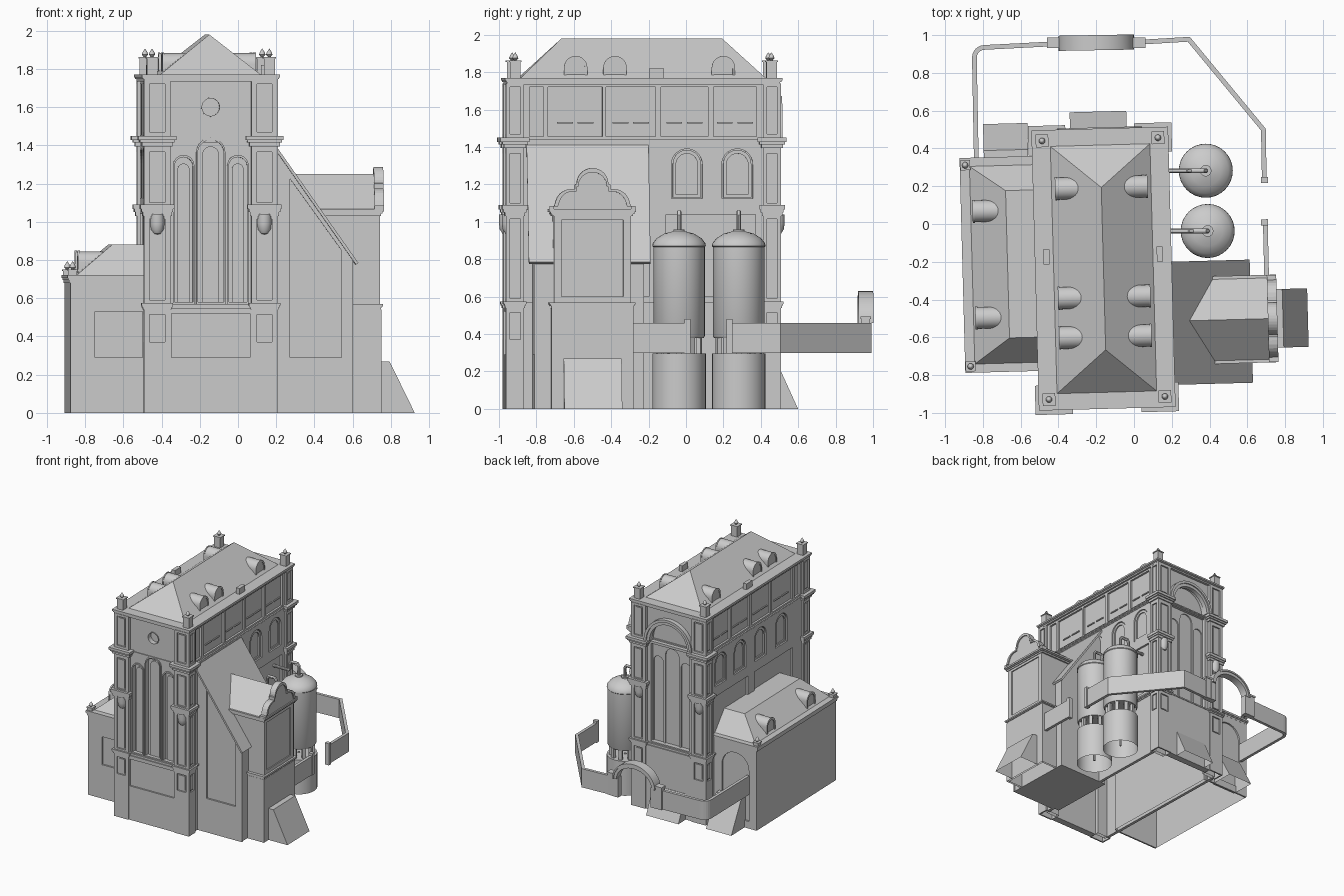
import bpy, bmesh
from math import pi, sin, cos, radians
from mathutils import Matrix, Vector

if "Cube" in bpy.data.objects:
    bpy.data.objects.remove(bpy.data.objects["Cube"])

T = Matrix.Translation
R = lambda deg, ax: Matrix.Rotation(radians(deg), 4, ax)
I = Matrix()
L = R(1.55, 'Z')                     # the buildings stand slightly turned
CX, CY = -0.168, -0.232              # centre of the main block

def face(k, x=CX, y=CY):
    """Facade frame: 0 front, 1 right, 2 back, 3 left; (across, up, outward)."""
    return L @ T((x, y, 0)) @ R(90 * k, 'Z') @ R(90, 'X')

def add(name, me, M=I, smooth=False):
    ob = bpy.data.objects.new(name, me)
    bpy.context.collection.objects.link(ob)
    ob.matrix_world = M
    if smooth:
        me.shade_smooth()
        me.set_sharp_from_angle(angle=radians(35))
    else:
        me.shade_flat()
    return ob

def hull(name, pts, M=L):
    bm = bmesh.new()
    for p in pts:
        bm.verts.new(p)
    bmesh.ops.convex_hull(bm, input=bm.verts)
    bmesh.ops.dissolve_limit(bm, angle_limit=0.01, verts=bm.verts, edges=bm.edges)
    low = [f for f in bm.faces if all(abs(v.co.z) < 1e-5 for v in f.verts)]
    bmesh.ops.delete(bm, geom=low, context='FACES')   # open undersides
    me = bpy.data.meshes.new(name)
    bm.to_mesh(me)
    bm.free()
    return add(name, me, M)

def box(name, x0, x1, y0, y1, z0, z1, M=L):
    return hull(name, [(x, y, z) for x in (x0, x1) for y in (y0, y1) for z in (z0, z1)], M)

def curve_mesh(name, loops, M, smooth, cyclic, **props):
    cu = bpy.data.curves.new(name, 'CURVE')
    for key, val in props.items():
        setattr(cu, key, val)
    for lp in loops:
        s = cu.splines.new('POLY')
        s.points.add(len(lp) - 1)
        for p, q in zip(s.points, lp):
            p.co = (*q, 1) if len(q) == 3 else (*q, 0, 1)
        s.use_cyclic_u = cyclic
    tmp = bpy.data.objects.new(name, cu)
    me = bpy.data.meshes.new_from_object(tmp)
    bpy.data.objects.remove(tmp)
    return add(name, me, M, smooth)

def plate(name, loops, c0, c1, M, smooth=False):
    """Flat panel with holes, thick from c0 to c1 along the facade normal."""
    return curve_mesh(name, loops, M @ T((0, 0, (c0 + c1) / 2)), smooth, True,
                      dimensions='2D', fill_mode='BOTH', extrude=(c1 - c0) / 2)

def tube(name, pts, r):
    return curve_mesh(name, [pts], I, True, False, dimensions='3D', bevel_depth=r,
                      bevel_resolution=3, use_fill_caps=True)

def rect(a0, a1, z0, z1):
    return [(a0, z0), (a1, z0), (a1, z1), (a0, z1)]

def arch(a, w, z0, top, n=14):
    r = w / 2
    return [(a - r, z0), (a + r, z0)] + [(a + r * cos(pi * i / n), top - r + r * sin(pi * i / n)) for i in range(n + 1)]

def revolve(name, prof, pos, n=32, M=I):
    bm = bmesh.new()
    vs = [bm.verts.new((r, 0, z)) for r, z in prof]
    es = [bm.edges.new(e) for e in zip(vs, vs[1:])]
    bmesh.ops.spin(bm, geom=vs + es, axis=(0, 0, 1), cent=(0, 0, 0), angle=2 * pi, steps=n)
    bmesh.ops.remove_doubles(bm, verts=bm.verts, dist=1e-5)
    bmesh.ops.recalc_face_normals(bm, faces=bm.faces)
    me = bpy.data.meshes.new(name)
    bm.to_mesh(me)
    bm.free()
    return add(name, me, M @ T(pos), True)

def cornice(name, x0, x1, y0, y1, z, h, out):
    for i, f in enumerate((0.35, 0.7, 1)):
        d, zb = out * f, z + h * (0, 0.35, 0.6)[i]
        box(name, x0 - d, x1 + d, y0 - d, y1 + d, zb, z + h * (0.35, 0.6, 1)[i])

def finial(x, y, z, s, h):
    box("roof_post", x - s, x + s, y - s, y + s, z, z + h)
    box("roof_post_cap", x - s * 1.2, x + s * 1.2, y - s * 1.2, y + s * 1.2, z + h, z + h + 0.008)
    revolve("finial", [(0.008, 0), (0.008, 0.01), (0.017, 0.02), (0.012, 0.034), (0, 0.052)], (x, y, z + h), 10, L)

# ---- main block: core, roof, top cornice ----
box("main_core", CX - .318, CX + .318, CY - .67, CY + .67, 0, 1.75)
cornice("base_ledge", CX - .335, CX + .335, CY - .71, CY + .71, .54, .03, .015)
cornice("string_course", CX - .335, CX + .335, CY - .70, CY + .70, 1.415, .025, .012)
cornice("top_cornice", CX - .345, CX + .345, CY - .725, CY + .725, 1.735, .035, .017)
hull("main_roof", [(CX + a, CY + b, 1.765) for a in (-.27, .27) for b in (-.66, .66)] + [(CX, CY - .43, 1.98), (CX, CY + .43, 1.98)])
for s in (-1, 1):
    box("chimney", CX + s * .3 - .016, CX + s * .3 + .016, CY + .03, CY + .11, 1.765, 1.82)
    for b in (.43, -.15, -.36):      # barrel dormers on the roof
        M = face(2 - s)
        plate("dormer", [arch(s * b, .118, 1.765, 1.883)], .1, .24, M, True)
        plate("dormer_rim", [arch(s * b, .125, 1.765, 1.887), arch(s * b, .1, 1.775, 1.87)], .235, .245, M, True)

# ---- corner towers with panels, ledges and finials ----
for sx in (-1, 1):
    for sy in (-1, 1):
        xs = sorted((CX + sx * .338, CX + sx * .212))
        ys = sorted((CY + sy * .723, CY + sy * .64))
        box("tower_core", *xs, *ys, 0, 1.74)
        for z, h, o in ((.54, .035, .014), (1.03, .06, .02), (1.395, .055, .03)):
            cornice("tower_ledge", min(xs[0], CX + sx * .35), max(xs[1], CX + sx * .35),
                    min(ys[0], CY + sy * .735), max(ys[1], CY + sy * .735), z, h, o)
        revolve("tower_corbel", [(0, -.06), (.02, -.052), (.034, -.03), (.038, 0), (.038, .05)],
                (CX + sx * .28, CY + sy * .718, .99), 20, L)
        finial(CX + sx * .307, CY + sy * .685, 1.765, .028, .09)
for k in range(4):
    end = k % 2 == 0
    c, half, a0, e = (.723, .04, .281, .069) if end else (.338, .028, .687, .048)
    for s in (-1, 1):
        a = s * a0
        spans = ((.37, .515), (.59, 1.015), (1.10, 1.365), (1.47, 1.72))
        plate("tower_panels", [rect(a - e, a + e, 0, 1.74)] + [rect(a - half, a + half, *z) for z in spans], c, c + .012, face(k))
        for z0, z1 in spans:
            plate("tower_panel_inset", [rect(a - half + .012, a + half - .012, z0 + .012, z1 - .012)], c, c + .006, face(k))

# ---- front and back facades: triple arches, round window, great rear arch ----
tri = [(0, .14, 1.43), (-.142, .1, 1.34), (.142, .1, 1.34)]
outer = rect(-.213, .213, .55, 1.74)
oculus = [(.046 * cos(i * pi / 12), 1.6 + .046 * sin(i * pi / 12)) for i in range(24)]
plate("front_wall", [outer, oculus] + [arch(a, w, .575, t) for a, w, t in tri], .67, .705, face(0))
plate("oculus_rim", [[(x * 1.1, 1.6 + (z - 1.6) * 1.1) for x, z in oculus], oculus], .70, .712, face(0))
plate("rear_inner_wall", [rect(-.2, .2, .55, 1.45)] + [arch(a * .9, w * .9, .58, t - .03) for a, w, t in tri], .67, .68, face(2))
plate("rear_wall", [outer, arch(0, .36, .58, 1.64, 24)], .67, .71, face(2))
ring = lambda r, n=24: [(r * cos(pi * i / n), 1.45 + r * sin(pi * i / n)) for i in range(n + 1)]
plate("rear_arch_moulding", [ring(.215) + ring(.175)[::-1]], .70, .738, face(2), True)
plate("rear_arch_lip", [ring(.222) + ring(.2)[::-1]], .70, .748, face(2), True)
base = rect(-.213, .213, 0, .55)
plate("front_base_wall", [base, rect(-.205, .205, .29, .52)], .67, .728, face(0))
plate("front_base_panel", [rect(-.205, .205, .29, .52)], .67, .715, face(0))
plate("rear_base_wall", [base], .67, .728, face(2))
for a, w, t in tri:                  # archivolts and slim window frames
    plate("front_arch_trim", [arch(a, w + .012, .57, t + .01), arch(a, w - .004, .58, t - .002)], .68, .714, face(0))
    plate("front_window", [arch(a, w * .62, .58, t - .035)], .66, .685, face(0))

# ---- long facades: bays, slits and arched windows ----
bays = [(-.61, -.535), (-.51, -.22), (-.2, .065), (.095, .345), (.375, .605)]
for k, s in ((1, 1), (3, -1)):
    M = face(k)
    wins = [s * (p + q) / 2 for p, q in bays[1:]]
    loops = [rect(-.645, .645, .0, 1.74)]
    loops += [rect(*sorted((s * p, s * q)), 1.455, 1.72) for p, q in bays]
    loops += [arch(a + s * .012, .165, 1.125, 1.39) for a in wins]
    loops += [rect(*sorted((s * p, s * q)), .6, 1.04) for p, q in ((-.51, .03), (.12, .6))]
    plate("side_wall", loops, .31, .335, M)
    for a in wins:
        w = a + s * .012
        plate("side_window_frame", [arch(w, .15, 1.13, 1.385), arch(w, .115, 1.145, 1.365)], .31, .328, M)
        for d in (-.055, .055):
            plate("side_slit", [rect(a + d - .042, a + d + .042, 1.525, 1.534)], .31, .327, M)

# ---- left annex ----
box("annex_body", -.898, -.45, -.74, .35, 0, .69)
for k, y, hole in ((0, -.74, rect(-.77, -.52, .29, .53)), (2, .35, arch(.70, .25, .06, .62))):
    o = rect(-.898, -.47, 0, .69) if k == 0 else rect(.47, .898, 0, .69)
    plate("annex_end_wall", [o, hole], 0, .014, face(k, 0, 0) @ T((0, 0, abs(y))))
cornice("annex_cornice", -.9, -.49, -.75, .36, .68, .042, .014)
hull("annex_roof", [(x, y, .72) for x in (-.865, -.45) for y in (-.72, .33)] + [(x, y, .88) for x in (-.675, -.45) for y in (-.585, .195)])
for y in (-.73, .335):
    finial(-.885, y, .72, .022, .022)
for y in (.09, -.475):
    plate("annex_dormer", [arch(-y, .115, .72, .845)], .70, .845, face(3, 0, 0), True)
    plate("annex_dormer_rim", [arch(-y, .122, .72, .85), arch(-y, .095, .73, .83)], .84, .853, face(3, 0, 0), True)

# ---- right lean-to with steep roof ----
F = L @ R(90, 'X')
plate("leanto_body", [[(.1, 0), (.575, 0), (.575, .81), (.19, 1.355), (.1, 1.355)]], .24, .81, F)
plate("leanto_front", [[(.15, 0), (.58, 0), (.58, .81), (.19, 1.355), (.15, 1.355)],
                       [(.25, .29), (.52, .29), (.52, .85), (.25, 1.225)]], .81, .825, F)
plate("leanto_roof", [[(.16, 1.395), (.595, .775), (.607, .785), (.16, 1.42)]], .205, .857, F)

# ---- right turret with curved gable ----
G = face(1, 0, -.52)
box("turret_body", .35, .715, -.725, -.315, 0, 1.05)
box("turret_base", .35, .73, -.74, -.30, 0, .54)
plate("turret_panel_wall", [rect(-.205, .205, .56, 1.05), rect(-.165, .165, .6, 1.01)], .71, .724, G)
cornice("turret_ledge", .4, .722, -.732, -.308, .54, .03, .018)
cornice("turret_cornice", .4, .722, -.73, -.31, 1.03, .038, .022)
hull("turret_roof", [(x, -.52 + a, z) for x in (.26, .71) for a, z in ((-.225, 1.06), (.225, 1.06), (0, 1.25))])
side = [(.23, 1.06), (.23, 1.085), (.205, 1.085)] + [(.115 + .085 * cos(t * pi / 12), 1.09 + .085 * sin(t * pi / 12)) for t in range(1, 7)]
side += [(.095, 1.175), (.095, 1.2)] + [(.085 * cos(t * pi / 16), 1.203 + .085 * sin(t * pi / 16)) for t in range(9)]
half = lambda f: [(a * f, 1.06 + (z - 1.06) * f) for a, z in side]
full = lambda f: half(f) + [(-a, z) for a, z in half(f)[-2::-1]]
plate("turret_gable", [full(.93)], .70, .735, G)
plate("turret_gable_coping", [half(1) + half(.9)[::-1]], .695, .745, G)
plate("turret_gable_coping", [[(-a, z) for a, z in half(1) + half(.9)[::-1]]], .695, .745, G)

# ---- sloped buttresses ----
hull("right_buttress", [(x, y, z) for y in (-.675, -.365) for x, z in ((.72, 0), (.907, 0), (.775, .27), (.72, .27))])
hull("rear_buttress", [(x, y, z) for x in (-.325, -.025) for y, z in ((.44, 0), (.6, 0), (.5, .22), (.44, .22))])
hull("annex_buttress", [(x, y, z) for x in (-.785, -.55) for y, z in ((.34, 0), (.55, 0), (.41, .26), (.34, .26))])

# ---- tanks on pedestals, with pipes ----
for x, y in ((.38, .282), (.39, -.037)):
    revolve("tank", [(0, .38), (.132, .38), (.138, .39), (.138, .865), (.143, .87), (.141, .885), (.12, .912),
                     (.08, .937), (.03, .95), (.03, .96), (0, .96)], (x, y, 0))
    revolve("tank_pedestal", [(.143, 0), (.143, .295), (0, .295)], (x, y, 0))
    for i in range(10):
        box("tank_leg", .1, .125, -.014, .014, .29, .385, T((x, y, 0)) @ R(36 * i, 'Z'))
    tube("tank_pipe", [(x, y, .94), (x, y, 1.033), (x - .014, y, 1.052), (x - .07, y, 1.052), (x - .084, y, 1.033),
                       (x - .084, y, .99), (x - .098, y, .975), (.14, y, .975)], .013)
    tube("tank_drain", [(x, y, .03), (x, y, .3)], .01)

# ---- boundary wall and arched gate ----
corner = [(-.79 - .055 * cos(i * pi / 12), .88 + .055 * sin(i * pi / 12)) for i in range(7)]
for path in ([(-.835, .35)] + corner + [(-.44, .953)], [(.04, .963), (.29, .978), (.685, .5), (.69, .22)], [(.695, .025), (.702, -.28)]):
    n = len(path)
    me = bpy.data.meshes.new("boundary_wall")
    me.from_pydata([(x, y, z) for z in (.30, .46) for x, y in path], [], [(i, i + 1, n + i + 1, n + i) for i in range(n - 1)])
    m = add("boundary_wall", me).modifiers.new("thick", 'SOLIDIFY')
    m.thickness, m.offset, m.use_even_offset = .025, 0, True
for y in (.232, .008):
    box("wall_end_post", .673, .71, y - .016, y + .016, .295, .48, I)
GM = T((-.2, .96, 0)) @ R(1, 'Z') @ R(90, 'X')
ell = lambda r, h: [(r * cos(pi * i / 20), .46 + h * sin(pi * i / 20)) for i in range(21)]
plate("gate_arch", [ell(.2, .17) + ell(.165, .13)[::-1]], -.033, .033, GM, True)
plate("gate_arch_lip", [ell(.2, .17) + ell(.188, .155)[::-1]], -.04, .04, GM, True)
for s in (-1, 1):
    a, b = -.2 + s * .18, -.2 + s * .228
    box("gate_pier", a - .025, a + .025, .935, .985, .30, .47, I)
    box("gate_post", b - .027, b + .027, .937, .983, .30, .48, I)
    box("gate_post_cap", b - .032, b + .032, .932, .988, .48, .495, I)
